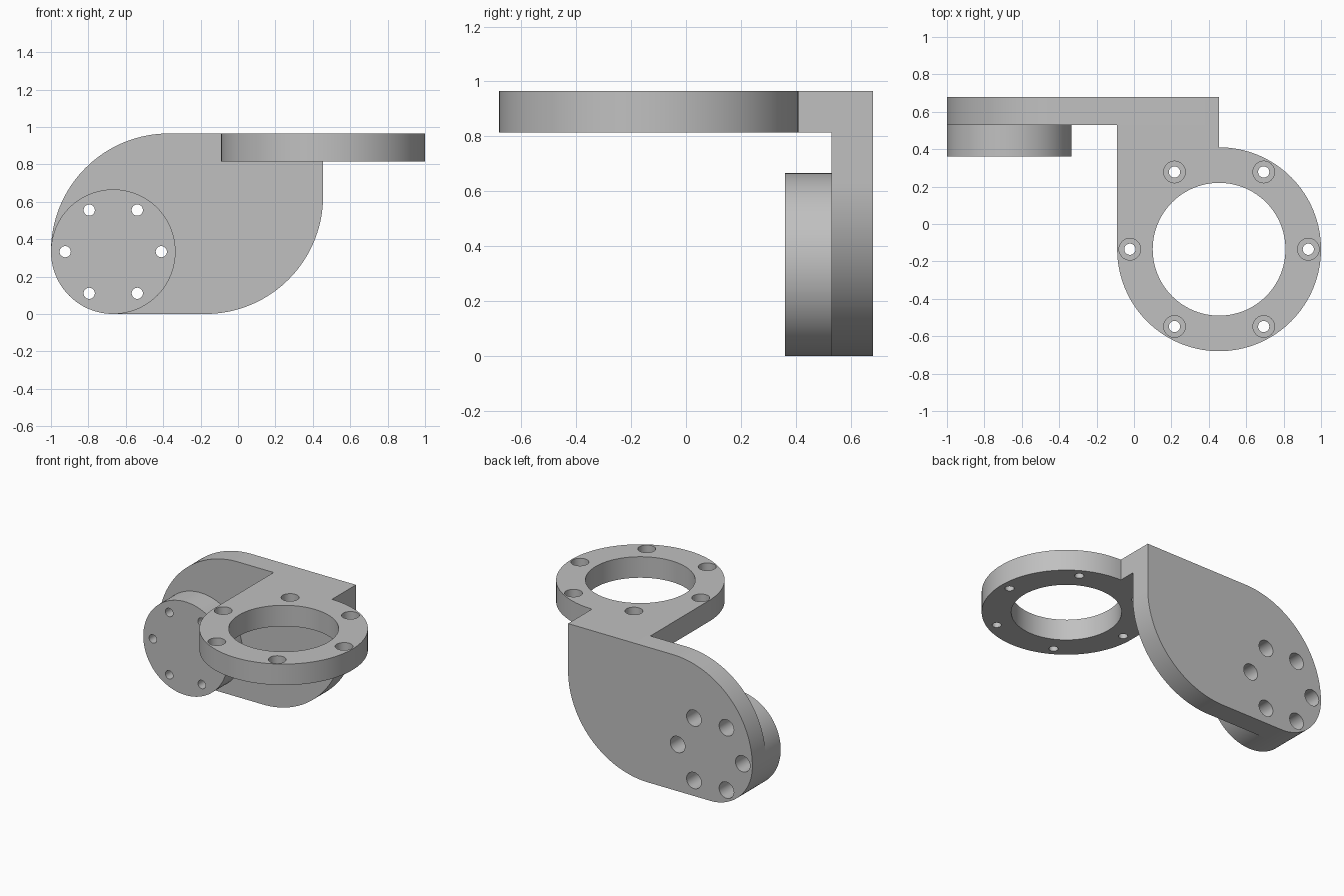
import bpy, bmesh
from math import sin, cos, pi, radians

cube = bpy.data.objects.get("Cube")
if cube:
    bpy.data.objects.remove(cube, do_unlink=True)

grey = bpy.data.materials.new("machined grey")
grey.use_nodes = True
grey.diffuse_color = (0.53, 0.53, 0.53, 1)
grey.node_tree.nodes["Principled BSDF"].inputs["Base Color"].default_value = (0.53, 0.53, 0.53, 1)


def lying(u, v, w):
    """Outline in the floor plane, thickness upward."""
    return (u, v, w)


def upright(u, v, w):
    """Outline in the front plane, thickness toward the back."""
    return (u, w, v)


def arc(cx, cy, r, start, end, steps):
    angles = [radians(start + (end - start) * i / steps) for i in range(steps + 1)]
    return [(cx + r * cos(a), cy + r * sin(a)) for a in angles]


def circle(cx, cy, r, steps):
    return arc(cx, cy, r, 0, 360, steps)[:-1]


def loft(bm, sections, place):
    """Closed solid through (outline, level) sections of equal point count."""
    rings = [[bm.verts.new(place(u, v, w)) for u, v in pts] for pts, w in sections]
    for low, high in zip(rings, rings[1:]):
        for i in range(len(low)):
            bm.faces.new((low[i - 1], low[i], high[i], high[i - 1]))
    bm.faces.new(rings[0][::-1])
    bm.faces.new(rings[-1])


def make(name, solids, place):
    bm = bmesh.new()
    for sections in solids:
        loft(bm, sections, place)
    bmesh.ops.recalc_face_normals(bm, faces=bm.faces)
    mesh = bpy.data.meshes.new(name)
    bm.to_mesh(mesh)
    bm.free()
    mesh.materials.append(grey)
    obj = bpy.data.objects.new(name, mesh)
    bpy.context.collection.objects.link(obj)
    return obj


def bolt_holes(cx, cy, pitch, low, step, high):
    """Six counterbored holes: narrow up to the step, wide beyond it."""
    solids = []
    for x, y in circle(cx, cy, pitch, 6):
        narrow, wide = circle(x, y, 0.03, 32), circle(x, y, 0.058, 32)
        solids.append([(narrow, low), (narrow, step), (wide, step), (wide, high)])
    return solids


def finish(obj, cutter):
    bpy.ops.object.select_all(action="DESELECT")
    bpy.context.view_layer.objects.active = obj
    obj.select_set(True)
    cut = obj.modifiers.new("holes", "BOOLEAN")
    cut.operation = "DIFFERENCE"
    cut.solver = "EXACT"
    cut.object = cutter
    bpy.ops.object.modifier_apply(modifier=cut.name)
    bpy.ops.object.shade_smooth_by_angle(angle=radians(30))


# Main dimensions
TOP, UNDER = 0.965, 0.815
BACK, FACE, BOSS_FRONT = 0.68, 0.53, 0.36
RING_X, RING_Y, RING_R = 0.455, -0.135, 0.545
BOSS_X, BOSS_Z, BOSS_R = -0.667, 0.333, 0.333
BEND = 0.63

# Upright plate with two large rounded corners and one matching the boss
outline = [(RING_X, TOP)]
outline += arc(BEND - 1, TOP - BEND, BEND, 90, 180, 40)
outline += arc(BOSS_X, BOSS_Z, BOSS_R, 180, 270, 32)
outline += arc(RING_X - BEND, BEND, BEND, 270, 360, 40)
plate = make("upright_plate", [[(outline, FACE), (outline, BACK)]], upright)

# Round boss on the front of the plate
disc = circle(BOSS_X, BOSS_Z, BOSS_R, 128)
boss = make("round_boss", [[(disc, BOSS_FRONT), (disc, FACE)]], upright)

# Horizontal ring flange with its straight arm back to the plate
outline = [(RING_X, FACE)] + arc(RING_X, RING_Y, RING_R, 90, -180, 96)
outline += [(RING_X - RING_R, FACE)]
flange = make("ring_flange", [[(outline, UNDER), (outline, TOP)]], lying)

# Bolt holes through boss and plate, counterbored from the back
boss_cutter = make("boss_hole_cutter",
                   bolt_holes(BOSS_X, BOSS_Z, 0.257, 0.3, 0.43, 0.75), upright)

# Central opening and bolt holes in the flange, counterbored from the top
bore = circle(RING_X, RING_Y, 0.355, 96)
flange_cutter = make("flange_hole_cutter",
                     [[(bore, 0.7), (bore, 1.1)]]
                     + bolt_holes(RING_X, RING_Y, 0.477, 0.7, 0.875, 1.1), lying)

finish(plate, boss_cutter)
finish(boss, boss_cutter)
finish(flange, flange_cutter)
for cutter in (boss_cutter, flange_cutter):
    bpy.data.objects.remove(cutter, do_unlink=True)
